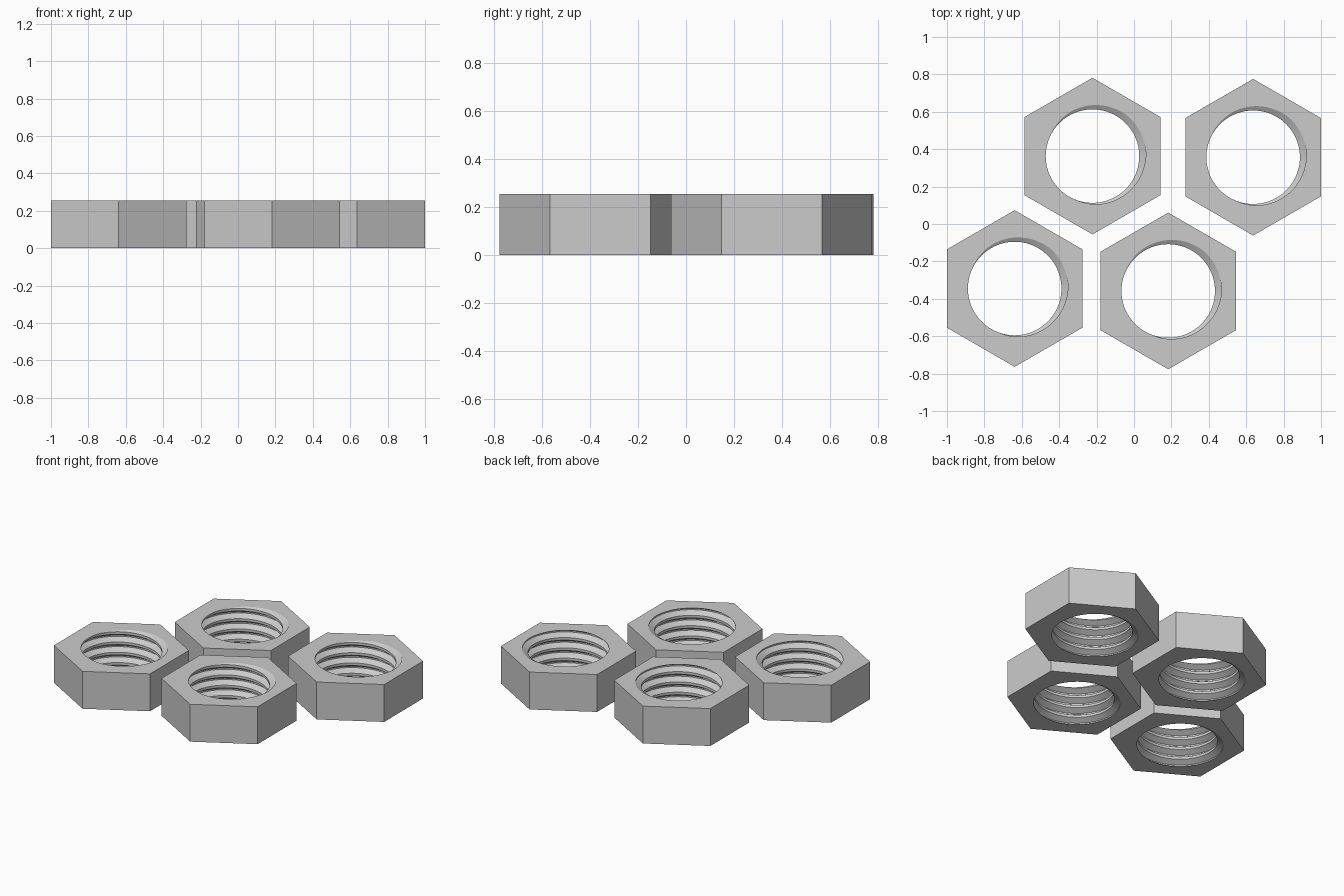
import bpy, bmesh, math

if "Cube" in bpy.data.objects:
    bpy.data.objects.remove(bpy.data.objects["Cube"])

HEIGHT = 0.255
APOTHEM = 0.3625           # half the width across flats
CREST, ROOT = 0.25, 0.286  # thread radii
PITCH = 0.07
START = math.radians(25)   # where the groove runs out of the top face
STEPS = 96
CENTRES = [(-0.638, -0.345), (0.183, -0.358), (-0.222, 0.363), (0.637, 0.357)]

steel = bpy.data.materials.new("steel_grey")
steel.diffuse_color = (0.6, 0.6, 0.6, 1)
steel.use_nodes = True
steel.node_tree.nodes["Principled BSDF"].inputs["Base Color"].default_value = steel.diffuse_color


def thread_radius(z, turn):
    """Trapezoid thread: flat root, sloped flanks, flat crest."""
    t = (z - HEIGHT) / PITCH - turn
    t = abs(t - round(t))
    f = min(max((t - 0.0625) / 0.3125, 0), 1)
    return ROOT + (CREST - ROOT) * f


def column(bm, angle):
    """One radial section of the nut as a closed loop of vertices."""
    turn = (angle - START) / (2 * math.pi)
    c, s = math.cos(angle), math.sin(angle)
    # Hexagon radius at this angle, flats facing +x and -x
    off = (angle + math.pi / 6) % (math.pi / 3) - math.pi / 6
    hexa = APOTHEM / math.cos(off)
    points = [(hexa, 0)]
    for m in range(-7, 4):
        for t in (-0.375, -0.0625, 0.0625, 0.375):
            z = min(max(HEIGHT + PITCH * (turn + m + t), 0), HEIGHT)
            points.append((thread_radius(z, turn), z))
    points.append((hexa, HEIGHT))
    return [bm.verts.new((r * c, r * s, z)) for r, z in points]


# Hex nut with helical internal thread
bm = bmesh.new()
cols = [column(bm, 2 * math.pi * i / STEPS) for i in range(STEPS + 1)]
for a, b in zip(cols, cols[1:]):
    for k in range(len(a)):
        j = (k + 1) % len(a)
        bm.faces.new((a[k], a[j], b[j], b[k]))
bmesh.ops.remove_doubles(bm, verts=bm.verts, dist=1e-5)
bmesh.ops.dissolve_degenerate(bm, edges=bm.edges, dist=1e-5)
bmesh.ops.recalc_face_normals(bm, faces=bm.faces)
mesh = bpy.data.meshes.new("hex_nut")
bm.to_mesh(mesh)
bm.free()
mesh.materials.append(steel)

# Four loose nuts sharing the mesh
for i, (x, y) in enumerate(CENTRES):
    nut = bpy.data.objects.new(f"hex_nut_{i + 1}", mesh)
    nut.location = (x, y, 0)
    bpy.context.collection.objects.link(nut)
    if i == 0:
        nut.select_set(True)
        bpy.context.view_layer.objects.active = nut
        bpy.ops.object.shade_smooth_by_angle(angle=math.radians(30))
